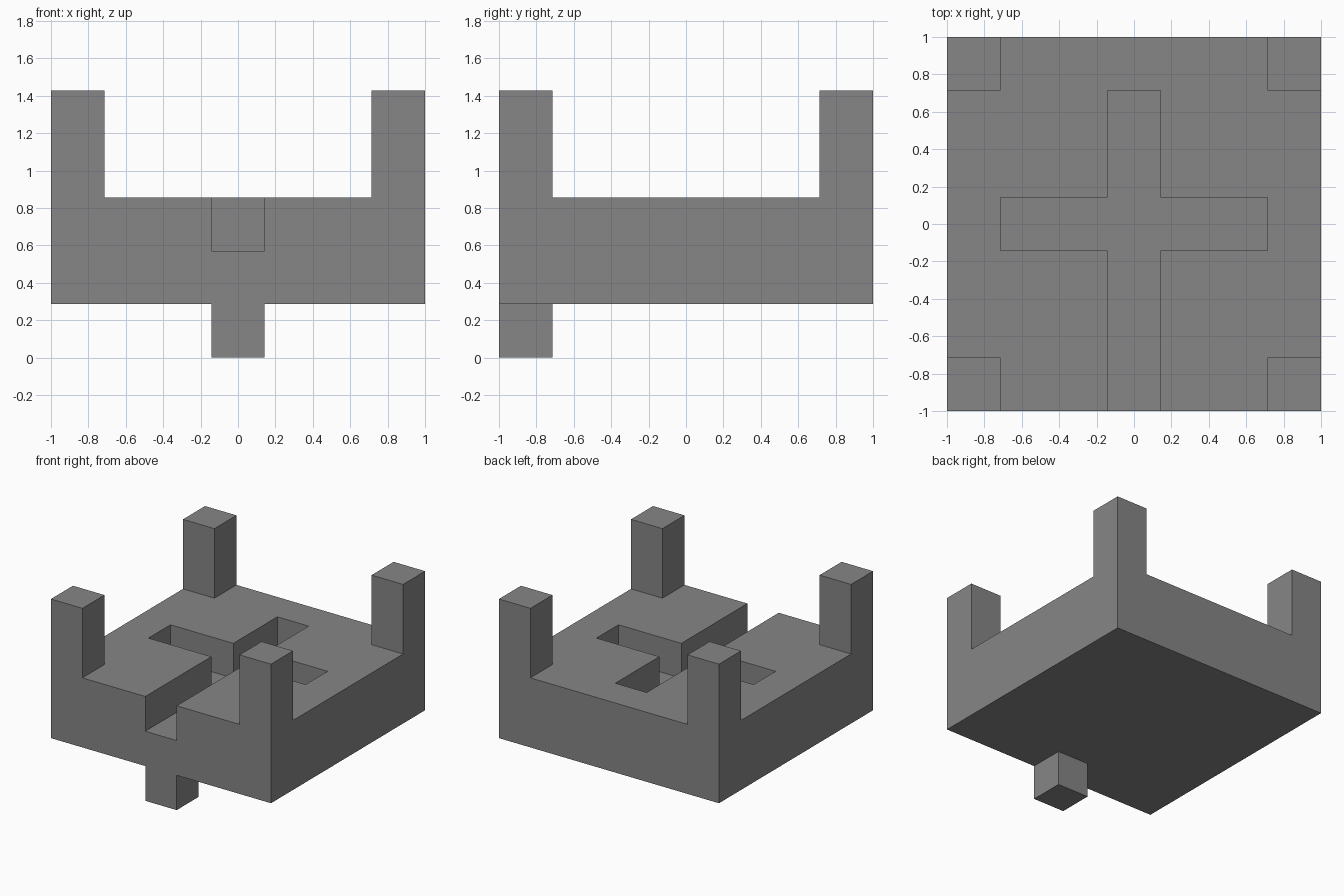
import bpy

cube = bpy.data.objects.get("Cube")
if cube:
    bpy.data.objects.remove(cube, do_unlink=True)

U = 2 / 7  # the model sits on a 7 x 7 module

# Single grey material
grey = bpy.data.materials.new("mid_grey")
grey.use_nodes = True
colour = (0.24, 0.24, 0.24, 1)
grey.diffuse_color = colour
grey.node_tree.nodes["Principled BSDF"].inputs["Base Color"].default_value = colour


def box(name, low, high):
    """Box between two corners, given in modules."""
    centre = [(a + b) / 2 * U for a, b in zip(low, high)]
    size = [(b - a) * U for a, b in zip(low, high)]
    bpy.ops.mesh.primitive_cube_add(size=1, location=centre)
    ob = bpy.context.object
    ob.name = name
    ob.scale = size
    bpy.ops.object.transform_apply(location=False, rotation=False, scale=True)
    ob.data.materials.append(grey)
    return ob


def carve(target, cutter):
    """Cut one box out of the target and discard the cutter."""
    cutter.hide_render = True
    mod = target.modifiers.new("channel", 'BOOLEAN')
    mod.operation = 'DIFFERENCE'
    mod.solver = 'EXACT'
    mod.object = cutter
    bpy.context.view_layer.objects.active = target
    bpy.ops.object.modifier_apply(modifier=mod.name)
    bpy.data.objects.remove(cutter, do_unlink=True)


# Body slab with a cross-shaped channel open at the front
body = box("body", (-3.5, -3.5, 1), (3.5, 3.5, 3))
carve(body, box("long_channel_cutter", (-0.5, -4, 2), (0.5, 2.5, 4)))
carve(body, box("cross_channel_cutter", (-2.5, -0.5, 2), (2.5, 0.5, 4)))

# Corner posts
for side, x in (("left", 2.5), ("right", -3.5)):
    for end, y in (("front", -3.5), ("back", 2.5)):
        box(f"{end}_{side}_post", (x, y, 3), (x + 1, y + 1, 5))

# Peg under the front edge
box("front_peg", (-0.5, -3.5, 0), (0.5, -2.5, 1))
